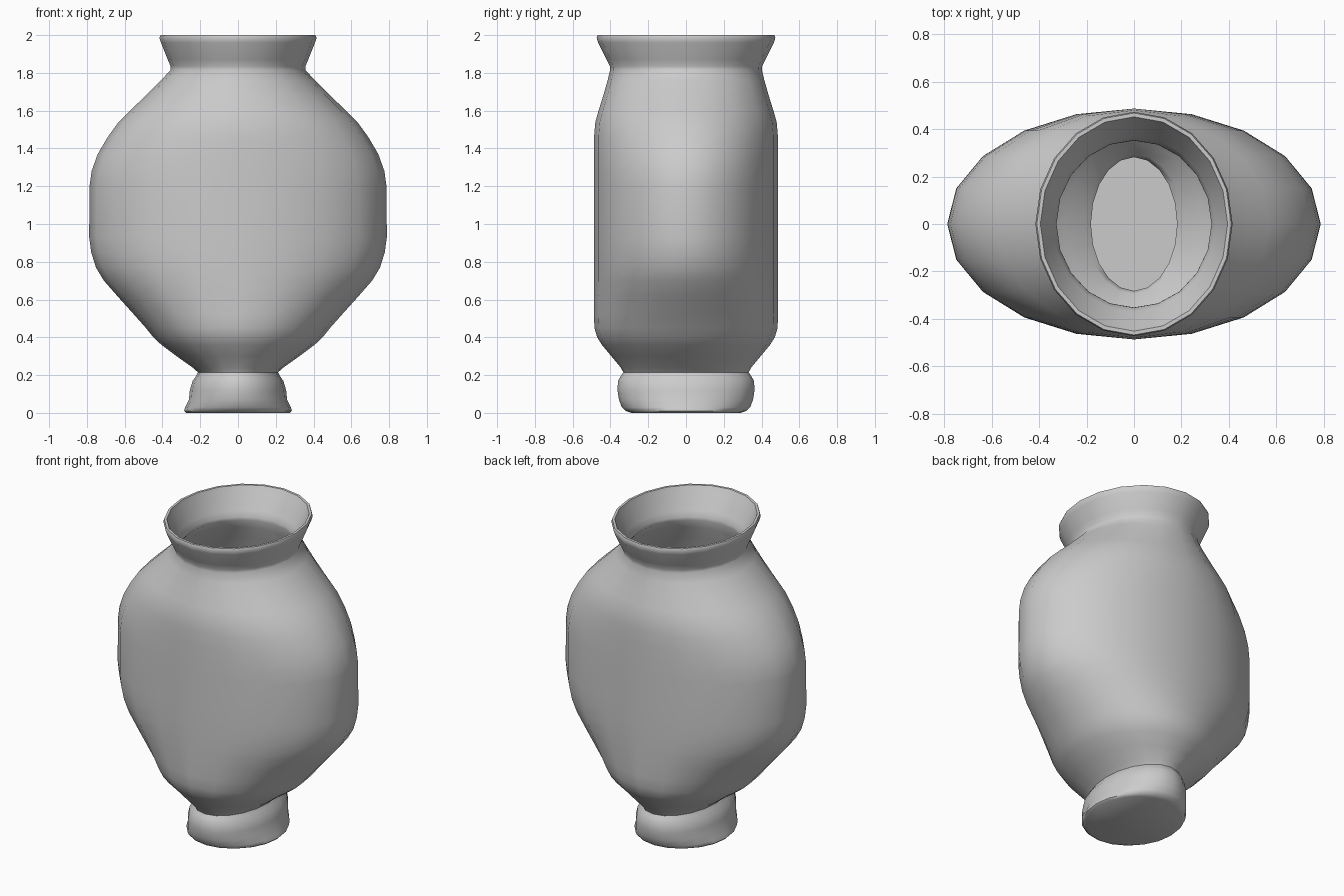
import bpy, bmesh, math

SIDES = 20

# Outer profile from foot to lip: (z, half width x, half depth y)
OUTER = [
    (0.00, 0.275, 0.29), (0.01, 0.285, 0.32), (0.03, 0.28, 0.34), (0.07, 0.26, 0.355),
    (0.12, 0.255, 0.363), (0.17, 0.24, 0.36), (0.195, 0.222, 0.345), (0.215, 0.212, 0.332),
    (0.24, 0.24, 0.345), (0.30, 0.325, 0.395), (0.36, 0.405, 0.445), (0.40, 0.448, 0.47),
    (0.45, 0.488, 0.485), (0.52, 0.55, 0.487), (0.62, 0.64, 0.487), (0.70, 0.71, 0.487),
    (0.77, 0.752, 0.487), (0.85, 0.777, 0.487), (0.93, 0.788, 0.487), (1.20, 0.786, 0.487),
    (1.28, 0.775, 0.487), (1.37, 0.743, 0.487), (1.46, 0.69, 0.487), (1.54, 0.632, 0.48),
    (1.60, 0.572, 0.463), (1.68, 0.488, 0.438), (1.76, 0.408, 0.415), (1.815, 0.357, 0.402),
    (1.835, 0.357, 0.403), (1.87, 0.372, 0.42), (1.96, 0.408, 0.465), (1.985, 0.416, 0.473),
    (2.00, 0.410, 0.468),
]
# Inner wall from lip down to the floor
INNER = [(2.00, 0.395, 0.452), (1.97, 0.385, 0.435)]
INNER += [(z, x - 0.03, y - 0.05) for z, x, y in reversed(OUTER) if 0.2 < z < 1.9]
INNER += [(0.15, 0.2, 0.30), (0.06, 0.2, 0.29)]

bm = bmesh.new()


def ring(z, rx, ry):
    angles = [2 * math.pi * i / SIDES for i in range(SIDES)]
    return [bm.verts.new((rx * math.cos(a), ry * math.sin(a), z)) for a in angles]


# Skin all rings into one thick-walled shell
rings = [ring(*p) for p in OUTER + INNER]
for low, high in zip(rings, rings[1:]):
    for i in range(SIDES):
        j = (i + 1) % SIDES
        bm.faces.new((low[i], low[j], high[j], high[i]))

# Underside and inner floor
bm.faces.new(list(reversed(rings[0])))
bm.faces.new(rings[-1])
bm.normal_update()

mesh = bpy.data.meshes.new("vase")
bm.to_mesh(mesh)
bm.free()
vase = bpy.data.objects.new("vase", mesh)
bpy.context.collection.objects.link(vase)

# Smooth shading with crisp base edges
bpy.context.view_layer.objects.active = vase
vase.select_set(True)
bpy.ops.object.shade_smooth_by_angle(angle=math.radians(50))
